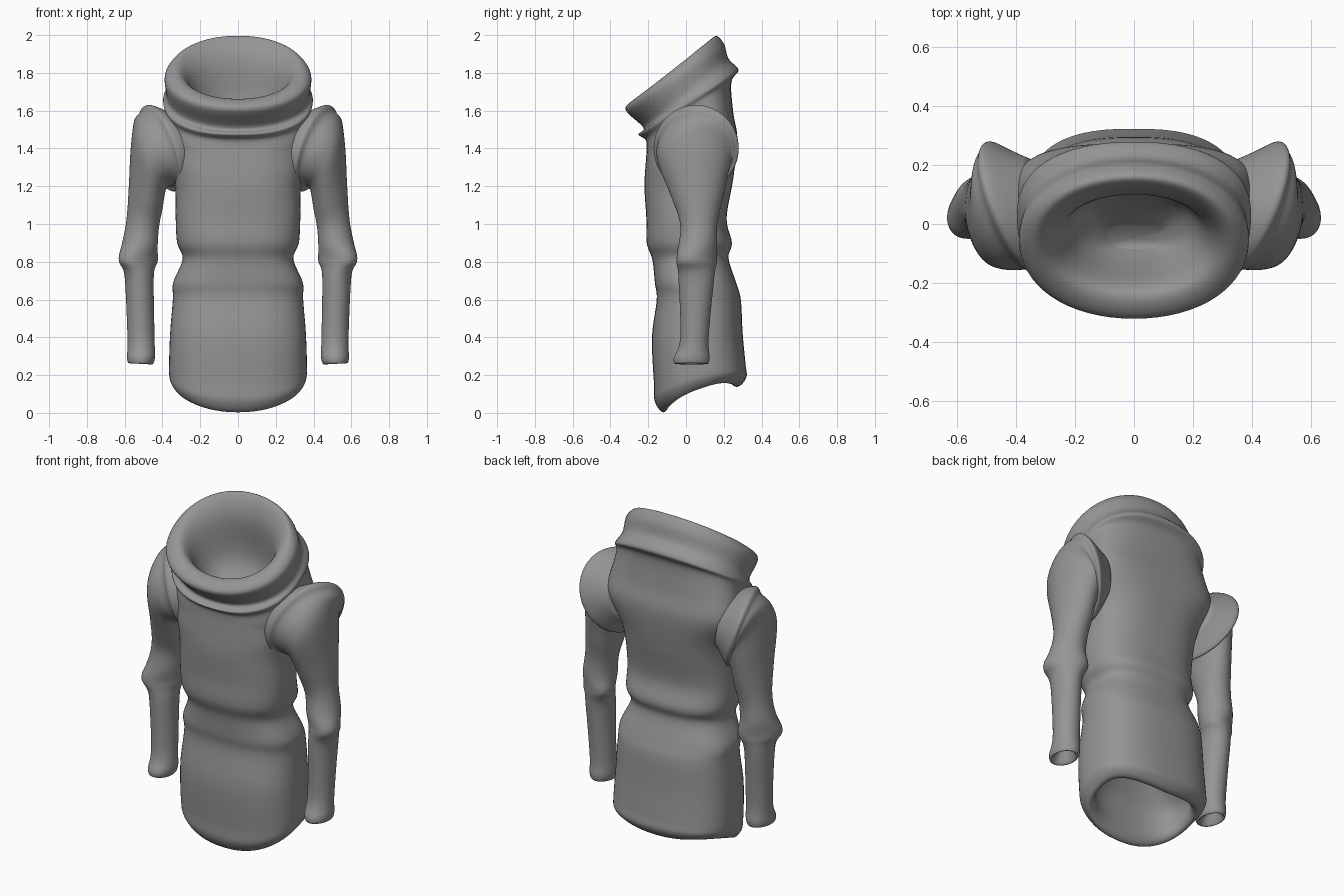
import bpy, bmesh, math
from mathutils import Vector

SEG, STEPS = 64, 6

# Dark grey cloth
cloth = bpy.data.materials.new("dark_grey_cloth")
cloth.diffuse_color = (0.3, 0.3, 0.3, 1)


def spow(v, p):
    return math.copysign(abs(v) ** p, v)


def bump(z, mid, width):
    return math.exp(-((z - mid) / width) ** 2)


def spline(a, b, c, d, t):
    # Catmull-Rom blend of one number
    return 0.5 * (2*b + (c - a)*t + (2*a - 5*b + 4*c - d)*t*t + (3*b - a - 3*c + d)*t**3)


def refine(rows):
    out, n = [], len(rows)
    for i in range(n - 1):
        q = [rows[max(i-1, 0)], rows[i], rows[i+1], rows[min(i+2, n-1)]]
        for s in range(STEPS):
            out.append([spline(*v, s / STEPS) for v in zip(*q)])
    return out + [rows[-1]]


def loft(name, rows, ring_fn):
    bm = bmesh.new()
    angles = [2 * math.pi * i / SEG for i in range(SEG)]
    rings = [[bm.verts.new(ring_fn(r, a)) for a in angles] for r in refine(rows)]
    for a, b in zip(rings, rings[1:]):
        for i in range(SEG):
            j = (i + 1) % SEG
            bm.faces.new((a[i], a[j], b[j], b[i]))
    for ring in (rings[0], rings[-1]):
        mid = bm.verts.new(sum((v.co for v in ring), Vector()) / SEG)
        for i in range(SEG):
            bm.faces.new((ring[i], ring[(i + 1) % SEG], mid))
    bmesh.ops.recalc_face_normals(bm, faces=bm.faces)
    for f in bm.faces:
        f.smooth = True
    me = bpy.data.meshes.new(name)
    bm.to_mesh(me)
    bm.free()
    me.materials.append(cloth)
    ob = bpy.data.objects.new(name, me)
    bpy.context.collection.objects.link(ob)
    return ob


def body_point(r, a):
    # row: front y,z / back y,z / half width
    yf, zf, yb, zb, rx = r
    square = 2.1 + 0.5 * min(1, max(0, (1.48 - zf) / 0.08)) + 0.5 * bump(zf, 1.37, 0.1)
    lift = 0.06 * max(0, 1 - zf / 0.2)          # hem rises at the sides
    wide = 0.16 * bump(zf, 1.37, 0.08)          # shoulder blades are wider than the chest
    c, s = spow(math.cos(a), 2 / square), spow(math.sin(a), 2 / square)
    t = (s + 1) / 2
    return (rx * c * (1 + wide * s), yf + (yb - yf) * t, zf + (zb - zf) * t + lift * c * c)


def sleeve_point(r, a):
    # row: inner x,z / outer x,z / front y / back y
    xi, zi, xo, zo, yf, yb = r
    skew = 0.08 * bump(zo, 1.63, 0.09) - 0.035 * bump(zo, 0.82, 0.06)
    t, s = (math.cos(a) + 1) / 2, math.sin(a)
    return (xi + (xo - xi) * t + skew * s, (yf + yb) / 2 + (yb - yf) / 2 * s,
            zi + (zo - zi) * t)


# One shell: inside funnel, rolled cowl rim and fold, torso, skirt, hollow hem
body = [
    (-0.08, 1.39, -0.01, 1.43, 0.08),
    (-0.13, 1.48, 0.11, 1.61, 0.19),
    (-0.205, 1.635, 0.10, 1.87, 0.262),
    (-0.265, 1.66, 0.15, 1.993, 0.325),
    (-0.32, 1.605, 0.20, 1.955, 0.386),
    (-0.225, 1.51, 0.225, 1.875, 0.38),
    (-0.252, 1.475, 0.278, 1.815, 0.396),
    (-0.215, 1.447, 0.24, 1.75, 0.382),
    (-0.208, 1.41, 0.25, 1.59, 0.39),
    (-0.212, 1.34, 0.272, 1.45, 0.38),
    (-0.22, 1.2, 0.25, 1.24, 0.335),
    (-0.21, 1.03, 0.215, 1.03, 0.33),
    (-0.208, 0.90, 0.243, 0.90, 0.322),
    (-0.178, 0.81, 0.225, 0.82, 0.293),
    (-0.165, 0.69, 0.265, 0.69, 0.343),
    (-0.155, 0.60, 0.29, 0.60, 0.345),
    (-0.18, 0.40, 0.30, 0.42, 0.36),
    (-0.17, 0.16, 0.315, 0.26, 0.365),
    (-0.165, 0.06, 0.32, 0.19, 0.355),
    (-0.12, 0.003, 0.28, 0.14, 0.32),
    (-0.085, 0.06, 0.24, 0.16, 0.29),
    (-0.09, 0.22, 0.22, 0.27, 0.28),
    (-0.03, 0.36, 0.15, 0.36, 0.15),
]
loft("body_with_cowl_collar", body, body_point)

# Sleeve: rolled shoulder seam, pointed elbow, hollow cuff
sleeve = [
    (0.27, 1.26, 0.33, 1.57, -0.12, 0.22),
    (0.335, 1.175, 0.465, 1.63, -0.17, 0.278),
    (0.355, 1.195, 0.505, 1.595, -0.155, 0.26),
    (0.37, 1.20, 0.548, 1.54, -0.155, 0.245),
    (0.385, 1.17, 0.568, 1.40, -0.13, 0.225),
    (0.40, 1.08, 0.578, 1.20, -0.075, 0.195),
    (0.42, 0.97, 0.592, 1.01, -0.03, 0.165),
    (0.43, 0.81, 0.626, 0.82, -0.05, 0.165),
    (0.446, 0.72, 0.6, 0.72, -0.04, 0.15),
    (0.442, 0.40, 0.585, 0.40, -0.03, 0.12),
    (0.44, 0.29, 0.587, 0.29, -0.065, 0.125),
    (0.46, 0.258, 0.575, 0.265, -0.05, 0.11),
    (0.485, 0.33, 0.55, 0.33, 0.0, 0.08),
]
arm = loft("sleeves", sleeve, sleeve_point)
mod = arm.modifiers.new("mirror", 'MIRROR')
mod.use_axis = (True, False, False)
